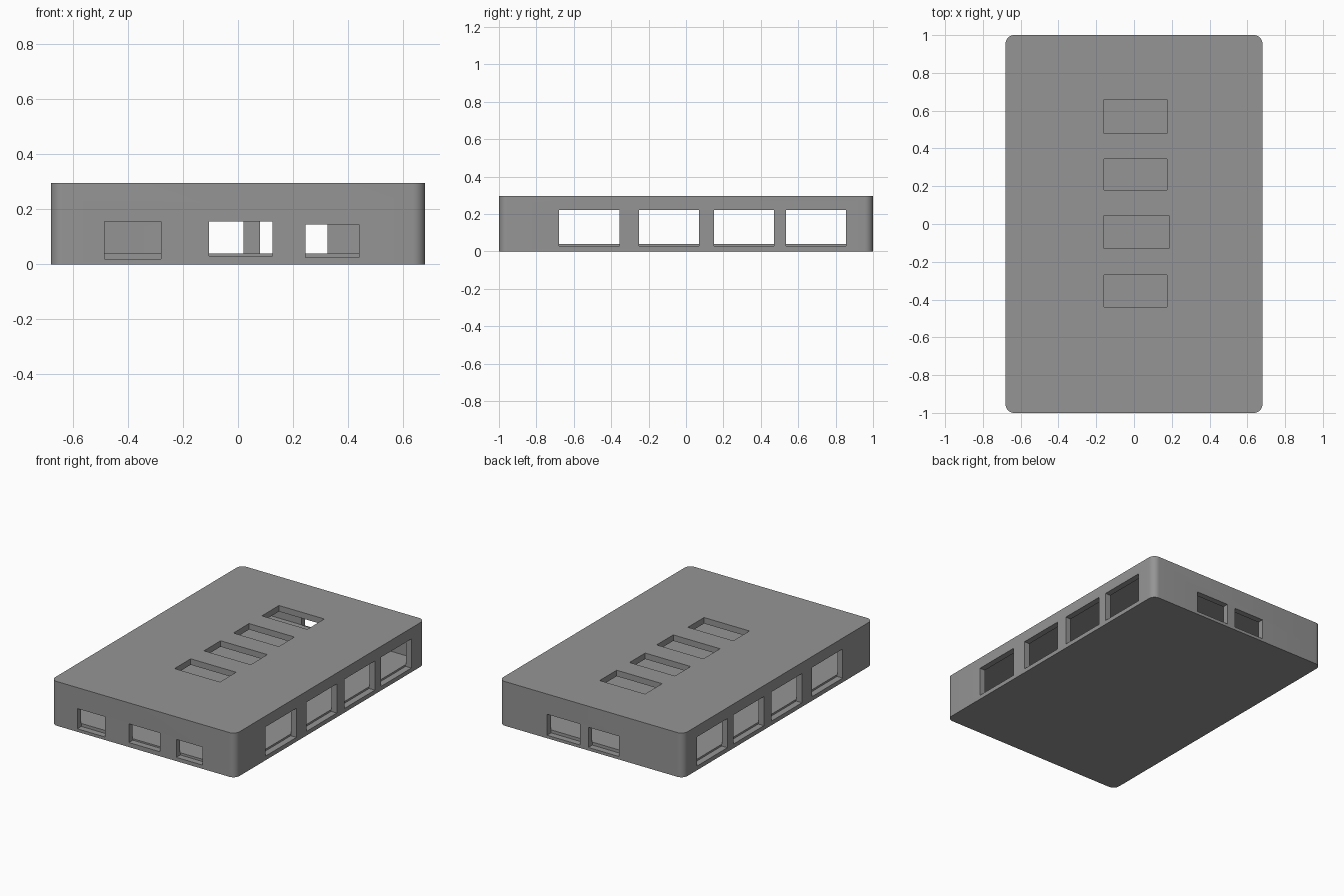
import bpy, bmesh, math

if "Cube" in bpy.data.objects:
    bpy.data.objects.remove(bpy.data.objects["Cube"])

W, L, H = 0.68, 1.0, 0.295      # half width, half length, height
SEAM, WALL, FLOOR, ROOF = 0.11, 0.04, 0.04, 0.255

grey = bpy.data.materials.new("case grey")
grey.diffuse_color = (0.3, 0.3, 0.3, 1)
grey.use_nodes = True
grey.node_tree.nodes["Principled BSDF"].inputs["Base Color"].default_value = grey.diffuse_color


def rounded_block(name, w, l, z0, z1, r, steps=8):
    """Upright prism with rounded vertical corners."""
    bm = bmesh.new()
    ring = []
    for i, (sx, sy) in enumerate([(1, 1), (-1, 1), (-1, -1), (1, -1)]):
        for k in range(steps + 1):
            a = math.pi / 2 * (i + k / steps)
            ring.append(bm.verts.new((sx * (w - r) + r * math.cos(a),
                                      sy * (l - r) + r * math.sin(a), z0)))
    face = bm.faces.new(ring)
    up = bmesh.ops.extrude_face_region(bm, geom=[face])
    for v in up["geom"]:
        if isinstance(v, bmesh.types.BMVert):
            v.co.z = z1
    bmesh.ops.recalc_face_normals(bm, faces=bm.faces)
    return add_object(name, bm)


def add_object(name, bm):
    me = bpy.data.meshes.new(name)
    bm.to_mesh(me)
    bm.free()
    me.materials.append(grey)
    ob = bpy.data.objects.new(name, me)
    bpy.context.collection.objects.link(ob)
    return ob


def add_box(bm, x0, x1, y0, y1, z0, z1):
    for v in bmesh.ops.create_cube(bm, size=1)["verts"]:
        v.co = ((x0 + x1) / 2 + v.co.x * (x1 - x0),
                (y0 + y1) / 2 + v.co.y * (y1 - y0),
                (z0 + z1) / 2 + v.co.z * (z1 - z0))


# Cutters for all openings, reaching just through the walls
bm = bmesh.new()
OUT, IN = 0.05, WALL + 0.002
for x0, x1, z0, z1 in [(-0.485, -0.28, 0.02, 0.155), (-0.105, 0.125, 0.03, 0.155),
                       (0.245, 0.44, 0.025, 0.145)]:            # front ports
    add_box(bm, x0, x1, -L - OUT, -L + IN, z0, z1)
for x0, x1, z0, z1 in [(0.08, 0.325, 0.02, 0.16), (-0.205, 0.02, 0.02, 0.155)]:  # back ports
    add_box(bm, x0, x1, L - IN, L + OUT, z0, z1)
for y0, y1 in [(-0.68, -0.355), (-0.25, 0.07), (0.15, 0.47), (0.535, 0.855)]:  # side windows
    for s in (-1, 1):
        xs = sorted((s * (W - IN), s * (W + OUT)))
        add_box(bm, *xs, y0, y1, 0.028, 0.222)
for x1, y0, y1 in [(0.175, 0.48, 0.66), (0.175, 0.18, 0.345),
                   (0.185, -0.13, 0.045), (0.175, -0.44, -0.27)]:  # top slots
    add_box(bm, -0.16, x1, y0, y1, ROOF - 0.005, H + OUT)
openings = add_object("opening_cutter", bm)


def hollow(ob, z0, z1):
    """Cut the inner cavity and the openings out of a shell half."""
    cavity = rounded_block("cavity_cutter", W - WALL, L - WALL, z0, z1, 0.015, 4)
    for cutter in (cavity, openings):
        m = ob.modifiers.new("cut", 'BOOLEAN')
        m.operation, m.solver, m.object = 'DIFFERENCE', 'EXACT', cutter
    bpy.context.view_layer.update()
    dg = bpy.context.evaluated_depsgraph_get()
    me = bpy.data.meshes.new_from_object(ob.evaluated_get(dg))
    ob.modifiers.clear()
    ob.data = me
    bpy.data.objects.remove(cavity)
    # smooth rounded corners, sharp edges elsewhere
    bpy.ops.object.select_all(action='DESELECT')
    ob.select_set(True)
    bpy.context.view_layer.objects.active = ob
    bpy.ops.object.shade_smooth_by_angle(angle=math.radians(30))


# Lower tray and upper lid, meeting at the seam
hollow(rounded_block("case_base", W, L, 0, SEAM, 0.045), FLOOR, SEAM + 0.1)
hollow(rounded_block("case_lid", W, L, SEAM, H, 0.045), SEAM - 0.1, ROOF)
bpy.data.objects.remove(openings)
